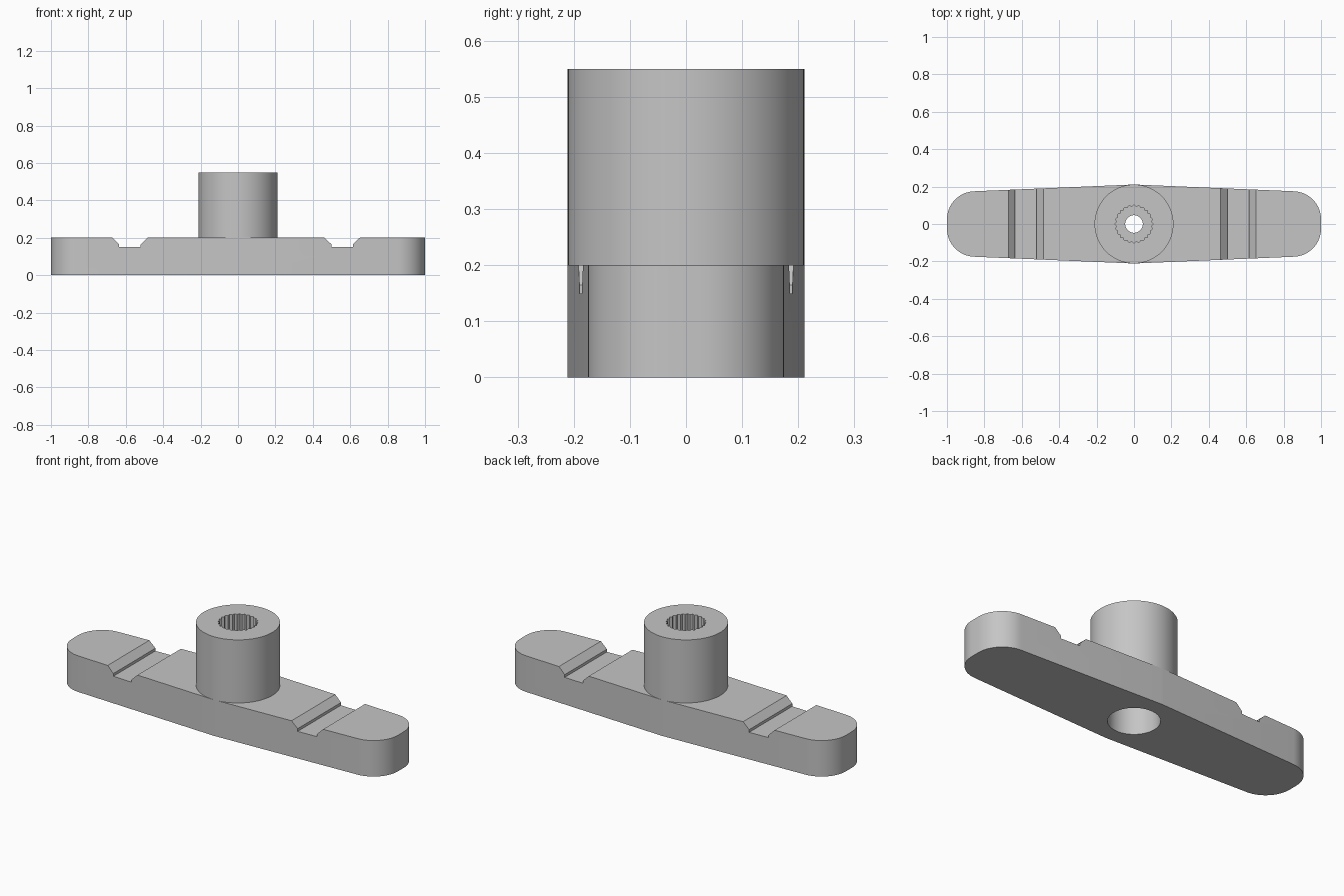
import bpy, bmesh
from math import cos, sin, pi, radians, atan2, hypot, asin

cube = bpy.data.objects.get("Cube")
if cube:
    bpy.data.objects.remove(cube, do_unlink=True)

grey = bpy.data.materials.new("plain_grey")
grey.use_nodes = True
COLOUR = (0.56, 0.56, 0.56, 1)
grey.diffuse_color = COLOUR
grey.node_tree.nodes["Principled BSDF"].inputs["Base Color"].default_value = COLOUR

HUB_R, END_R, CORNER_R = 0.211, 0.175, 0.15
ARM_H, HUB_TOP = 0.2, 0.55
BORE_R, BORE_TOP = 0.128, 0.26
SCREW_R, SOCKET_FLOOR = 0.047, 0.36
TEETH = 24
SEGMENTS = TEETH * 4


def make_object(name, bm):
    bmesh.ops.recalc_face_normals(bm, faces=bm.faces[:])
    mesh = bpy.data.meshes.new(name)
    bm.to_mesh(mesh)
    bm.free()
    mesh.materials.append(grey)
    obj = bpy.data.objects.new(name, mesh)
    bpy.context.collection.objects.link(obj)
    return obj


def prism(name, points, offset):
    """Extrude a closed 3D outline along an offset."""
    bm = bmesh.new()
    face = bm.faces.new([bm.verts.new(p) for p in points])
    new = bmesh.ops.extrude_face_region(bm, geom=[face])["geom"]
    bmesh.ops.translate(bm, vec=offset,
                        verts=[v for v in new if isinstance(v, bmesh.types.BMVert)])
    return make_object(name, bm)


def circle(radius, z):
    return [(radius * cos(2 * pi * i / SEGMENTS),
             radius * sin(2 * pi * i / SEGMENTS), z) for i in range(SEGMENTS)]


def cut(obj, cutter):
    """Subtract a cutter and remove it."""
    cutter.hide_render = True
    mod = obj.modifiers.new("cut", "BOOLEAN")
    mod.operation = "DIFFERENCE"
    mod.solver = "EXACT"
    mod.object = cutter
    bpy.context.view_layer.objects.active = obj
    bpy.ops.object.modifier_apply(modifier=mod.name)
    bpy.data.objects.remove(cutter, do_unlink=True)


# Arm: tapered outline with rounded corners, one quarter repeated by symmetry
cx, cy = 1 - CORNER_R, END_R - CORNER_R
lean = asin((HUB_R - CORNER_R - cy) / cx)
steps = 16
quarter = [(cx + CORNER_R * cos(a), cy + CORNER_R * sin(a))
           for a in ((pi / 2 - lean) * i / steps for i in range(steps + 1))]
quarter += [(HUB_R * sin(lean), HUB_R * cos(lean))]
half = quarter + [(-x, y) for x, y in reversed(quarter)]
outline = half + [(-x, -y) for x, y in half]
arm = prism("arm", [(x, y, 0) for x, y in outline], (0, 0, ARM_H))

# Cross grooves with chamfered lips
lip, floor_z, wall_top = 0.094, 0.15, 0.165
inner = 0.058
section = [(inner, floor_z), (inner, wall_top), (lip, ARM_H), (lip, ARM_H + 0.1)]
section += [(-x, z) for x, z in reversed(section)]
for centre in (-0.578, 0.557):
    cut(arm, prism("groove_cutter", [(centre + x, -0.5, z) for x, z in section], (0, 1, 0)))

# Wide bore through the underside
cut(arm, prism("bore_cutter", circle(BORE_R, -0.1), (0, 0, 0.5)))

# Hub: closed loft of rings, with toothed socket, screw hole and lower bore
def toothed(z):
    ring = []
    for i in range(SEGMENTS):
        a = 2 * pi * i / SEGMENTS
        r = 0.097 + 0.005 * cos(TEETH * a)
        ring.append((r * cos(a), r * sin(a), z))
    return ring


rings = [circle(HUB_R, ARM_H), circle(HUB_R, HUB_TOP),
         toothed(HUB_TOP), toothed(SOCKET_FLOOR),
         circle(SCREW_R, SOCKET_FLOOR), circle(SCREW_R, BORE_TOP),
         circle(BORE_R, BORE_TOP), circle(BORE_R, ARM_H)]
bm = bmesh.new()
loops = [[bm.verts.new(p) for p in ring] for ring in rings]
for a, b in zip(loops, loops[1:] + loops[:1]):
    for i in range(SEGMENTS):
        j = (i + 1) % SEGMENTS
        bm.faces.new((a[i], a[j], b[j], b[i]))
hub = make_object("hub", bm)

# Smooth round walls, keep edges sharp
bpy.ops.object.select_all(action="DESELECT")
for obj in (arm, hub):
    obj.select_set(True)
bpy.context.view_layer.objects.active = arm
bpy.ops.object.shade_smooth_by_angle(angle=radians(30))
